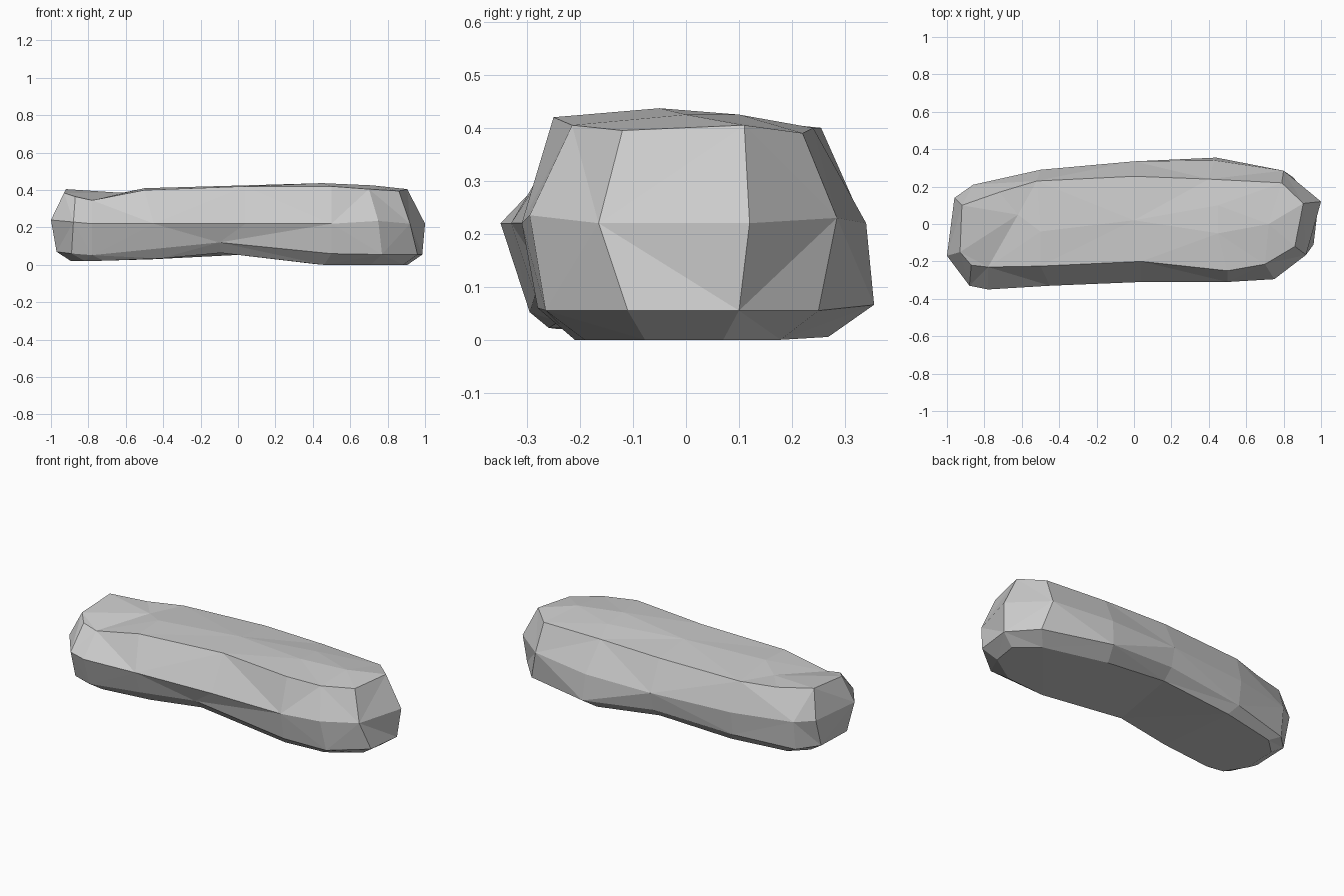
import bpy
from mathutils import Vector
from mathutils.geometry import delaunay_2d_cdt

if "Cube" in bpy.data.objects:
    bpy.data.objects.remove(bpy.data.objects["Cube"])


def lerp_profile(profile, x):
    """Height at x along a list of (x, z) points."""
    if x <= profile[0][0]:
        return profile[0][1]
    for (x0, z0), (x1, z1) in zip(profile, profile[1:]):
        if x <= x1:
            return z0 + (z1 - z0) * (x - x0) / (x1 - x0)
    return profile[-1][1]


# Rim of the top face
rim = [(-.93, -.15, .385), (-.87, -.22, .365), (-.78, -.23, .345), (-.5, -.225, .40),
       (.04, -.20, .42), (.5, -.25, .42), (.70, -.215, .405), (.86, -.12, .395),
       (.905, .11, .405), (.79, .22, .39), (.40, .24, .40), (0, .255, .40),
       (-.52, .23, .39), (-.72, .17, .385), (-.92, .10, .405)]
# Widest outline around the middle
waist = [(-1, -.17), (-.88, -.33), (-.78, -.35), (-.45, -.33), (.04, -.31),
         (.5, -.31), (.75, -.295), (.92, -.165), (1, .12), (.8, .285),
         (.43, .34), (0, .335), (-.5, .29), (-.86, .21), (-.96, .14)]
# Outline where the sides turn under
lower = [(-.97, -.14), (-.89, -.27), (-.78, -.295), (-.45, -.285), (-.1, -.265),
         (.5, -.28), (.77, -.265), (.96, -.11), (.985, .10), (.85, .25),
         (.44, .355), (0, .31), (-.5, .27), (-.86, .19), (-.96, .09)]
# Lengthwise height profiles (arched underside)
waist_z = [(-1, .24), (-.78, .22), (.5, .22), (.75, .235), (.9, .22)]
lower_z = [(-.97, .07), (-.8, .05), (-.45, .085), (-.1, .12), (.5, .06), (.8, .055)]
base_z = [(-.8, .02), (-.45, .03), (-.1, .065), (.45, 0)]

rings = [
    [(x * .92, y * (.80 - .1 * x), lerp_profile(base_z, x * .92)) for x, y in lower],
    [(x, y, lerp_profile(lower_z, x)) for x, y in lower],
    [(x, y, lerp_profile(waist_z, x)) for x, y in waist],
    rim,
]
n = len(rim)
verts = [p for ring in rings for p in ring]
faces = []

# Side facets, split into triangles
for r in range(3):
    for i in range(n):
        j = (i + 1) % n
        a, b, c, d = r * n + i, r * n + j, (r + 1) * n + j, (r + 1) * n + i
        faces += [(a, b, c), (a, c, d)] if (i + r) % 2 else [(a, b, d), (b, c, d)]


def cap(ring_start, inner, flip):
    """Triangulated face inside a ring, with optional raised inner points."""
    ids = list(range(ring_start, ring_start + n))
    for p in inner:
        ids.append(len(verts))
        verts.append(p)
    pts = [Vector(verts[i][:2]) for i in ids]
    out = delaunay_2d_cdt(pts, [], [list(range(n))], 1, 1e-5)
    for f in out[2]:
        t = [ids[out[3][k][0]] for k in f]
        faces.append(tuple(reversed(t)) if flip else tuple(t))


# Gently crowned top and arched underside
cap(3 * n, [(.45, -.05, .437), (.45, .10, .425), (0, .02, .424),
            (-.5, -.04, .41), (-.62, .05, .385), (.72, .0, .425)], False)
cap(0, [], True)

mesh = bpy.data.meshes.new("stone_slab")
mesh.from_pydata(verts, [], faces)
mesh.validate()
mesh.update()
stone = bpy.data.objects.new("stone_slab", mesh)
bpy.context.collection.objects.link(stone)
